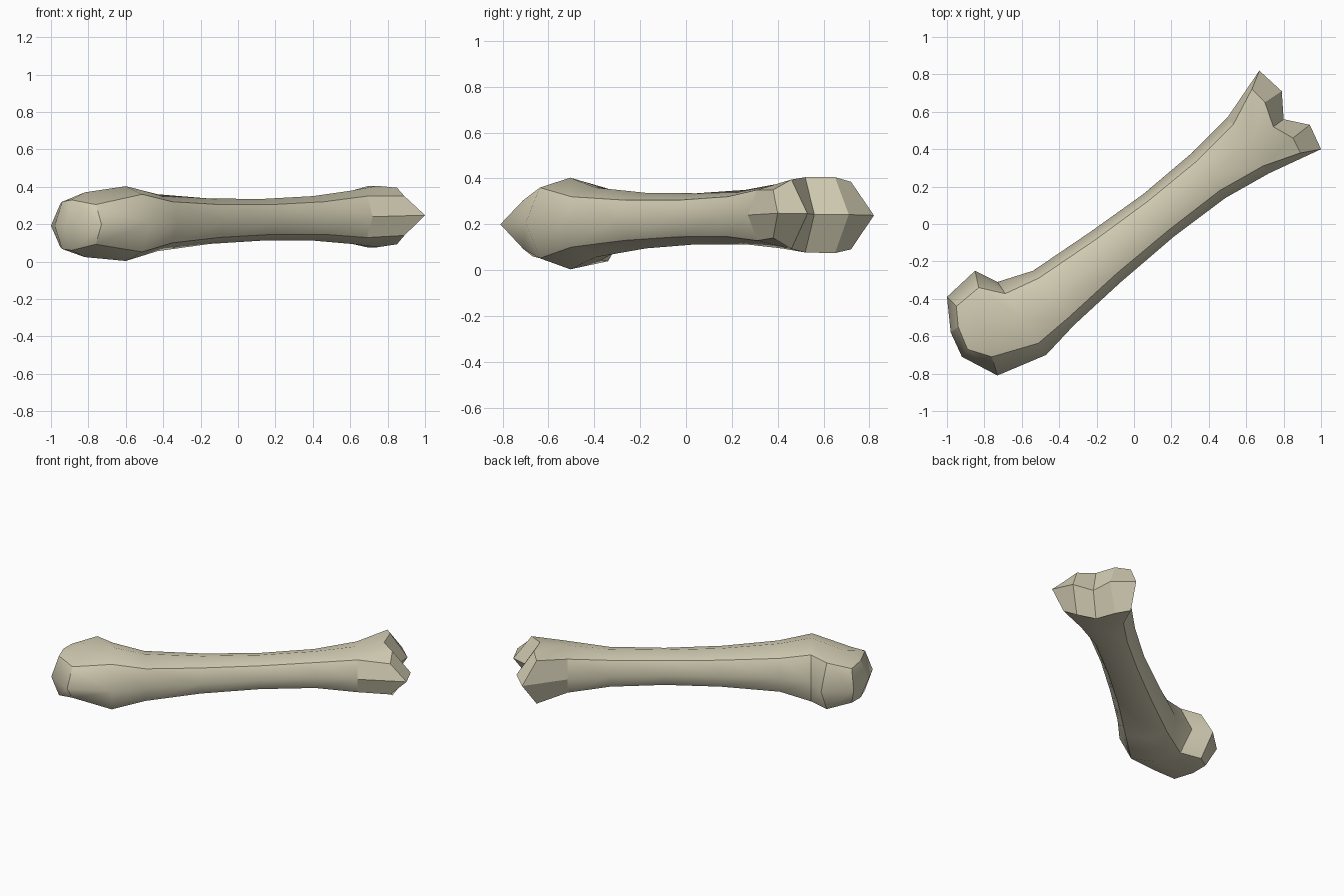
import bpy
import bmesh
from mathutils import Vector

cube = bpy.data.objects.get("Cube")
if cube:
    bpy.data.objects.remove(cube)

# Shaft sections: left edge, right edge, bevel width, bevel height, spine height
SHAFT = [
    ((-.73, -.31), (-.47, -.70), .075, .36, .403),
    ((-.54, -.25), (-.32, -.54), .05, .32, .36),
    ((-.23, -.04), (-.07, -.31), .05, .305, .337),
    ((.05, .16), (.21, -.07), .045, .305, .335),
    ((.31, .38), (.49, .14), .05, .32, .35),
    ((.50, .57), (.72, .27), .05, .35, .38),
]
# Knob profiles: widest outline point, bevel point, bevel height
FAR_KNOB = [
    ((.67, .82), (.63, .72), .385),
    ((.79, .71), (.70, .65), .405),
    ((.80, .56), (.745, .52), .405),
    ((.94, .53), (.85, .46), .395),
    ((1.0, .40), (.89, .38), .35),
]
NEAR_KNOB = [
    ((-.73, -.81), (-.76, -.71), .305),
    ((-.92, -.71), (-.89, -.67), .33),
    ((-.98, -.58), (-.94, -.55), .32),
    ((-1.0, -.39), (-.95, -.44), .31),
    ((-.85, -.25), (-.83, -.34), .355),
]


def mid_height(x):
    return .22 + .028 * x


def shaft_side(section, right):
    """Outline point, bevel point and bevel height on one side of the shaft."""
    a, b = Vector(section[0]), Vector(section[1])
    if right:
        a, b = b, a
    return a, a + (b - a).normalized() * section[2], section[3]


# Closed outline: left side of the shaft, far knob, right side, near knob
outline = [shaft_side(s, False) for s in SHAFT] + FAR_KNOB
outline += [shaft_side(s, True) for s in reversed(SHAFT)] + NEAR_KNOB
count = len(outline)
far = len(SHAFT)                    # first point of the far knob
near = 2 * far + len(FAR_KNOB)      # first point of the near knob

bm = bmesh.new()
equator = [bm.verts.new((p[0], p[1], mid_height(p[0]))) for p, _, _ in outline]
spine = [((-.82, -.53), .37)]
spine += [((Vector(s[0]) + Vector(s[1])) / 2, s[4]) for s in SHAFT]
sharp_pairs = []
flat_band = range(far - 1, far + len(FAR_KNOB))
sharp_ribs = (0, near, near + 2, near + 3, near + 4)


def build_half(lower):
    """Side band and crown of the upper or lower half."""
    def vert(p, z):
        return bm.verts.new((p[0], p[1], 2 * mid_height(p[0]) - z if lower else z))

    def face(*verts, smooth=True):
        f = bm.faces.new(verts)
        f.smooth = smooth

    rim = [vert(p, z) for _, p, z in outline]
    ridge = [vert(p, z) for p, z in spine]

    # Bevelled side band
    for i in range(count):
        j = (i + 1) % count
        face(equator[i], equator[j], rim[j], rim[i], smooth=i not in flat_band)
        sharp_pairs.append((rim[i], rim[j]))
    sharp_pairs.extend((rim[i], equator[i]) for i in sharp_ribs)

    # Crown over the shaft and the near knob
    left = [rim[-1]] + rim[:far]
    right = [rim[near]] + rim[near - far:near][::-1]
    for i in range(far):
        face(left[i], left[i + 1], ridge[i + 1], ridge[i])
        face(ridge[i], ridge[i + 1], right[i + 1], right[i])
    face(rim[near + 2], rim[near + 3], rim[near + 4], ridge[0])
    face(ridge[0], rim[near], rim[near + 1], rim[near + 2])

    # Crown over the two far knuckles
    face(*rim[far - 1:far + 3], ridge[-1])
    face(ridge[-1], *rim[far + 2:far + 6])


build_half(False)
build_half(True)

for a, b in sharp_pairs:
    bm.edges.get((a, b)).smooth = False
bmesh.ops.recalc_face_normals(bm, faces=bm.faces)

mesh = bpy.data.meshes.new("bone")
bm.to_mesh(mesh)
bm.free()
bone = bpy.data.objects.new("bone", mesh)
bpy.context.collection.objects.link(bone)

# Bone colour
ivory = bpy.data.materials.new("ivory")
ivory.use_nodes = True
color = (.66, .62, .46, 1)
ivory.diffuse_color = color
ivory.node_tree.nodes["Principled BSDF"].inputs["Base Color"].default_value = color
mesh.materials.append(ivory)
